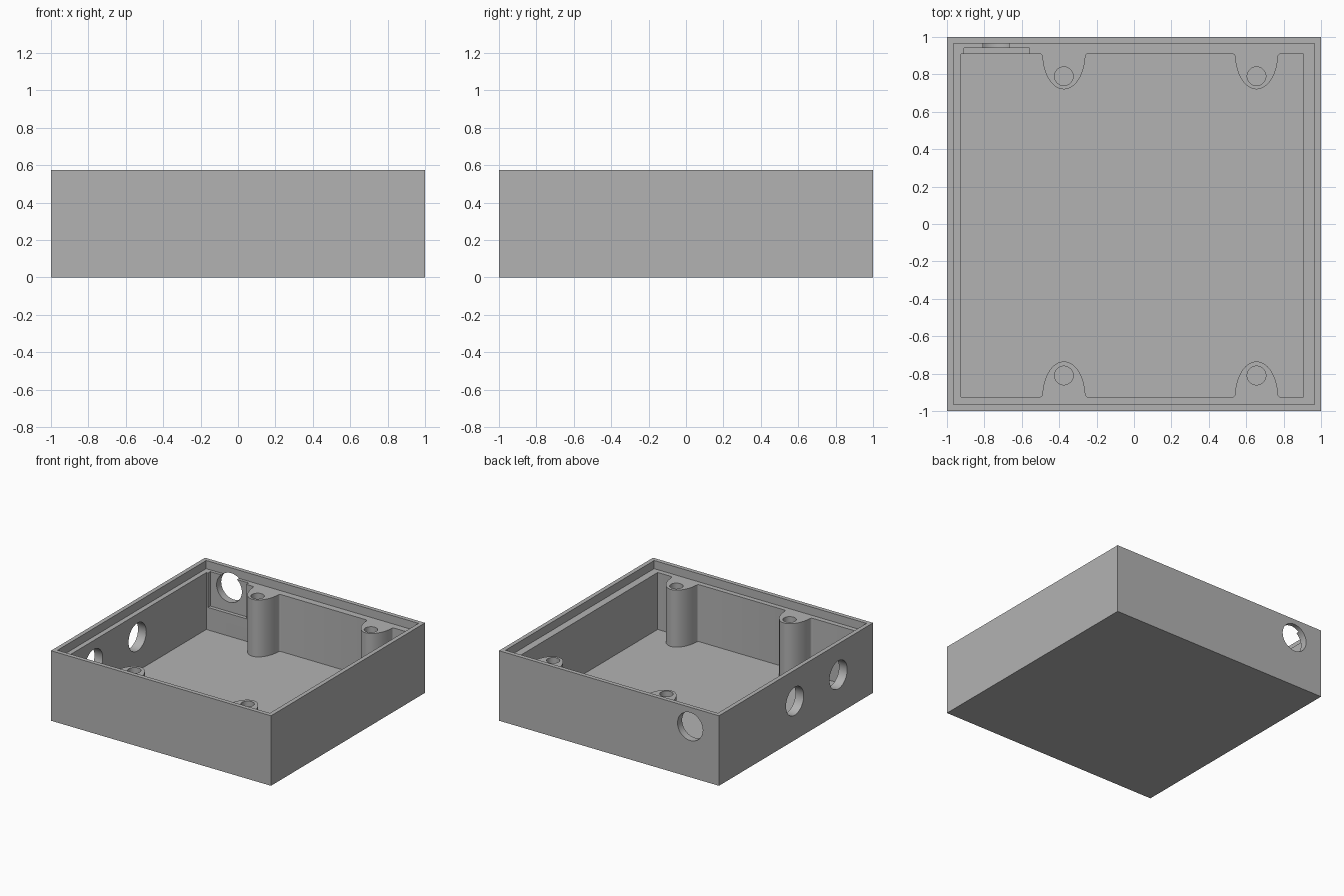
import bpy, bmesh, math
from mathutils import Matrix, Vector

cube = bpy.data.objects.get("Cube")
if cube:
    bpy.data.objects.remove(cube, do_unlink=True)

HEIGHT, LEDGE, FLOOR = 0.575, 0.508, 0.04
LEFT, RIGHT, FRONT, BACK = -0.925, 0.905, -0.925, 0.91
POST_X = (-0.375, 0.655)
POST_W, POST_D, FILLET = 0.115, 0.19, 0.015
HOLE_R = 0.115

grey = bpy.data.materials.new("matte grey")
grey.use_nodes = True
colour = (0.45, 0.45, 0.45, 1)
grey.diffuse_color = colour
grey.node_tree.nodes["Principled BSDF"].inputs["Base Color"].default_value = colour


def finish(name, bm):
    bmesh.ops.recalc_face_normals(bm, faces=bm.faces[:])
    mesh = bpy.data.meshes.new(name)
    bm.to_mesh(mesh)
    bm.free()
    mesh.materials.append(grey)
    obj = bpy.data.objects.new(name, mesh)
    bpy.context.collection.objects.link(obj)
    return obj


def box(name, low, high):
    low, high = Vector(low), Vector(high)
    bm = bmesh.new()
    matrix = Matrix.Translation((low + high) / 2) @ Matrix.Diagonal((high - low).to_4d())
    bmesh.ops.create_cube(bm, size=1, matrix=matrix)
    return finish(name, bm)


def cylinder(name, centre, radius, depth, axis):
    bm = bmesh.new()
    turn = Vector((0, 0, 1)).rotation_difference(Vector(axis)).to_matrix().to_4x4()
    bmesh.ops.create_cone(bm, cap_ends=True, segments=48, radius1=radius, radius2=radius,
                          depth=depth, matrix=Matrix.Translation(centre) @ turn)
    return finish(name, bm)


def prism(name, outline, bottom, top):
    bm = bmesh.new()
    face = bm.faces.new([bm.verts.new((x, y, bottom)) for x, y in outline])
    grown = bmesh.ops.extrude_face_region(bm, geom=[face])["geom"]
    verts = [g for g in grown if isinstance(g, bmesh.types.BMVert)]
    bmesh.ops.translate(bm, verts=verts, vec=(0, 0, top - bottom))
    return finish(name, bm)


def post_outline(x, wall, side):
    """Half-ellipse boss growing inward from a wall, with filleted feet."""
    right = []
    for i in range(5):
        a = math.pi / 2 * i / 4
        right.append((POST_W + FILLET * (1 - math.sin(a)), FILLET * (1 - math.cos(a))))
    start = math.asin(FILLET / POST_D)
    for i in range(1, 17):
        a = start + (math.pi / 2 - start) * i / 16
        right.append((POST_W * math.cos(a), POST_D * math.sin(a)))
    points = right + [(-px, py) for px, py in reversed(right[:-1])]
    return [(x + side * px, wall + side * py) for px, py in reversed(points)]


# Cavity outline, stepping around the four screw posts
outline = [(LEFT, FRONT)]
for x in POST_X:
    outline += post_outline(x, FRONT, 1)
outline += [(RIGHT, FRONT), (RIGHT, BACK)]
for x in reversed(POST_X):
    outline += post_outline(x, BACK, -1)
outline.append((LEFT, BACK))

case = box("enclosure_base", (-1, -1, 0), (1, 1, HEIGHT))
cutters = [
    prism("cavity", outline, FLOOR, HEIGHT + 0.1),
    box("lid_ledge", (-0.965, -0.965, LEDGE), (0.965, 0.965, HEIGHT + 0.2)),
    box("connector_recess", (-0.91, 0.85, 0.225), (-0.56, 0.94, 0.54)),
    cylinder("back_port", (-0.738, 0.98, 0.417), HOLE_R, 0.3, (0, 1, 0)),
]
# Side ports
for y in (0.015, -0.55):
    cutters.append(cylinder("side_port", (-0.97, y, 0.32), HOLE_R, 0.3, (1, 0, 0)))
# Blind screw holes in the posts
for x in POST_X:
    for y in (0.79, -0.81):
        cutters.append(cylinder("screw_hole", (x, y, 0.35), 0.05, 0.5, (0, 0, 1)))

bpy.ops.object.select_all(action="DESELECT")
case.select_set(True)
bpy.context.view_layer.objects.active = case
for cutter in cutters:
    cutter.hide_render = True
    mod = case.modifiers.new(cutter.name, "BOOLEAN")
    mod.operation = "DIFFERENCE"
    mod.solver = "EXACT"
    mod.object = cutter
    bpy.ops.object.modifier_apply(modifier=mod.name)
    bpy.data.objects.remove(cutter, do_unlink=True)

bpy.ops.object.shade_smooth_by_angle(angle=math.radians(30))
